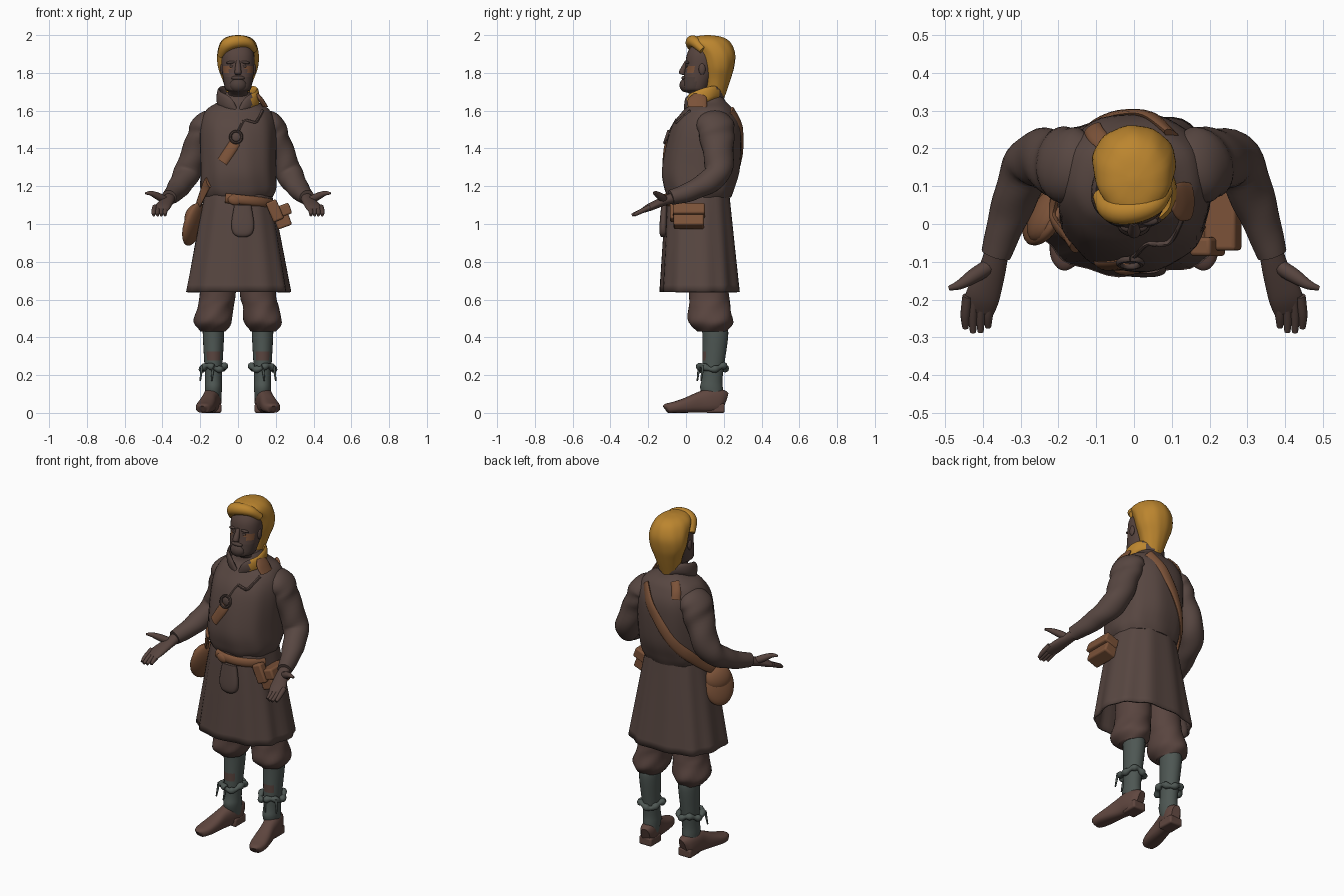
import bpy, bmesh
from math import sin, cos, pi, copysign, radians
from mathutils import Vector, Matrix

cube = bpy.data.objects.get("Cube")
if cube:
    bpy.data.objects.remove(cube)


def material(name, *rgb):
    mat = bpy.data.materials.new(name)
    mat.use_nodes = True
    mat.diffuse_color = (*rgb, 1)
    shader = next(node for node in mat.node_tree.nodes if node.type == 'BSDF_PRINCIPLED')
    shader.inputs["Base Color"].default_value = (*rgb, 1)
    shader.inputs["Roughness"].default_value = .9
    return mat


COAT = material("coat brown", .096, .062, .053)
SKIN = material("shadowed skin", .093, .057, .048)
BEARD = material("dark beard", .075, .049, .042)
WOOL = material("breeches brown", .1, .059, .05)
SHOE = material("shoe brown", .115, .062, .05)
HAIR = material("golden hair", .5, .235, .028)
LEATHER = material("tan leather", .2, .085, .04)
SOCK = material("grey green sock", .076, .095, .087)
parts = []


def finish(name, bm, mats, rule=None):
    bmesh.ops.recalc_face_normals(bm, faces=bm.faces)
    bm.normal_update()
    if rule:
        for face in bm.faces:
            face.material_index = int(rule(face.calc_center_median(), face.normal))
    mesh = bpy.data.meshes.new(name)
    bm.to_mesh(mesh)
    bm.free()
    for mat in mats:
        mesh.materials.append(mat)
    part = bpy.data.objects.new(name, mesh)
    bpy.context.collection.objects.link(part)
    parts.append(part)
    return part


def resample(rows, steps):
    """Smooth curve through rows of any length."""
    smooth = []
    for i in range(len(rows) - 1):
        before, start = rows[max(i - 1, 0)], rows[i]
        end, after = rows[i + 1], rows[min(i + 2, len(rows) - 1)]
        for k in range(steps):
            t = k / steps
            smooth.append([q + t / 2 * (r - p + t * (2 * p - 5 * q + 4 * r - s + t * (3 * (q - r) + s - p)))
                           for p, q, r, s in zip(before, start, end, after)])
    return smooth + [list(rows[-1])]


def superpoint(angle, power):
    return [copysign(abs(v) ** (2 / power), v) for v in (cos(angle), sin(angle))]


def loft(name, rows, *mats, mirror=1, flat=False, around=None, sides=24, steps=5, power=2,
         fold=None, caps=True, rule=None):
    """Sweep ellipses; each row is x, y, z, half width and, if not round, half depth."""
    bm = bmesh.new()
    rows = resample(rows, steps)
    points = [Vector((row[0] * mirror, row[1], row[2])) for row in rows]
    side, up = Vector((1, 0, 0)), Vector((0, 1, 0))
    if not flat:
        up = Vector((0, .01, 1))
    rings = []
    for i, (point, row) in enumerate(zip(points, rows)):
        if not flat:
            along = (points[min(i + 1, len(points) - 1)] - points[max(i - 1, 0)]).normalized()
            if around is not None:
                up = Vector((point.x, point.y - around, 0))
            up = (up - along * up.dot(along)).normalized()
            side = along.cross(up)
        ring = []
        for k in range(sides):
            angle = 2 * pi * k / sides
            across, out = superpoint(angle, power)
            grow = fold(angle, i / (len(points) - 1)) if fold else 1
            ring.append(bm.verts.new(point + grow * (side * across * row[3] + up * out * row[-1])))
        rings.append(ring)
    for low, high in zip(rings, rings[1:]):
        for k in range(sides):
            after = (k + 1) % sides
            bm.faces.new((low[k], low[after], high[after], high[k]))
    if caps:
        bm.faces.new(rings[0])
        bm.faces.new(rings[-1])
    return finish(name, bm, mats, rule)


def stack(name, x, levels, *mats, **options):
    """Loft of level rings; each is height, y, half width, half depth."""
    return loft(name, [(x, y, z, wide, deep) for z, y, wide, deep in levels], *mats, flat=True, **options)


def blob(name, place, size, mat, tilt=0, spin=0, box=False):
    """Ellipsoid, or a soft box, with given half sizes."""
    bm = bmesh.new()
    if box:
        bmesh.ops.create_cube(bm, size=2)
    else:
        bmesh.ops.create_uvsphere(bm, u_segments=24, v_segments=14, radius=1)
    turned = Matrix.Rotation(spin, 4, 'Z') @ Matrix.Rotation(tilt, 4, 'Y')
    bm.transform(Matrix.Translation(place) @ turned @ Matrix.Diagonal((*size, 1)))
    part = finish(name, bm, [mat])
    if box:
        bevel = part.modifiers.new("soft edges", 'BEVEL')
        bevel.width, bevel.segments = .01, 3


def turn(count):
    return [2 * pi * k / count for k in range(count + 1)]


# Shirt body, bloused over the waist
SHIRT = [(1.14, .07, .18, .165), (1.19, .07, .2, .185), (1.3, .08, .2, .205), (1.5, .105, .2, .185),
         (1.6, .12, .17, .135), (1.65, .12, .1, .09), (1.7, .11, .06, .07)]
stack("shirt_body", 0, SHIRT, COAT, power=2.3, sides=48, steps=6,
      fold=lambda a, t: 1 + .02 * (1 - t) * sin(9 * a + 5 * t))
fine_shirt = resample(SHIRT, 12)


def on_shirt(x, z, face, *section):
    """Row lying on the shirt; face is -1 for the front and 1 for the back."""
    height, y, wide, deep = min(fine_shirt, key=lambda level: abs(level[0] - z))
    bulge = max(0, 1 - abs(x / wide) ** 2.3) ** (1 / 2.3)
    return (x, y + face * deep * bulge, z, *section)


# Flared coat skirt with folds
skirt = stack("coat_skirt", 0, [(1.17, .07, .17, .16), (1.1, .065, .19, .172), (.64, .075, .275, .21)],
              COAT, power=2.4, sides=64, steps=8, caps=False,
              fold=lambda a, t: 1 + t * (.025 * sin(11 * a + t) + .015 * sin(6 * a)))
skirt.modifiers.new("cloth thickness", 'SOLIDIFY').thickness = .01

# Leather belt, sagging across the front
loft("belt", [(.19 * sin(t), .065 - .18 * cos(t), 1.13 - .02 * t, .026, .016)
              for t in (-.35, 0, .4, .8, 1.2)], LEATHER, around=.065, sides=12)
blob("belt_knot", (-.02, -.12, 1.125), (.035, .016, .025), LEATHER, tilt=.3)


# Shoulder strap over the back, with a stretch of it showing on the chest
def diagonal(face, *where):
    return [on_shirt(.1 - .27 * t, 1.6 - .4 * t, face, .03, .012) for t in where]


hip = (-.215, .03, 1.09, .024, .011)
loft("shoulder_strap", [*diagonal(-1, .95, 1), hip, *diagonal(1, 1, .8, .6, .4, .2, 0)], LEATHER,
     around=.08, sides=12)
loft("chest_strap", diagonal(-1, .42, .5, .6, .68), LEATHER, around=.08, sides=12)
loft("neck_patch", [on_shirt(x, z, 1, .025, .01) for x, z in ((-.07, 1.64), (-.1, 1.6), (-.11, 1.56))],
     LEATHER, around=.08, sides=12)

# Round bag on the right hip, pouches on the left hip and front
blob("round_bag", (-.235, .025, 1), (.035, .09, .12), LEATHER, tilt=.3, spin=-.5)
blob("bag_flap", (-.23, .025, 1.04), (.04, .08, .07), LEATHER, tilt=.3, spin=-.5)
blob("hip_pouch", (.23, .015, 1.035), (.04, .08, .055), LEATHER, tilt=-.35, box=True)
blob("hip_pouch_flap", (.235, .015, 1.07), (.045, .085, .03), LEATHER, tilt=-.35, box=True)
blob("small_hip_pouch", (.195, -.06, 1.07), (.03, .025, .055), LEATHER, tilt=-.4, box=True)
stack("front_pouch", .025, [(1.1, -.115, .045, .016), (1, -.12, .06, .02), (.95, -.12, .05, .02),
                            (.93, -.12, .02, .01)], COAT, power=2.8)

# Collar with a front opening, golden on its left side
half_collar = [(.01, 0, 1.6, .01, .01), (.055, .01, 1.64, .035, .012), (.1, .06, 1.665, .04, .012),
               (.085, .14, 1.695, .035, .012)]
other_half = [(-x, *rest) for x, *rest in reversed(half_collar)]
loft("collar", [*half_collar, (0, .195, 1.69, .03, .012), *other_half], COAT, HAIR, around=.1, sides=12,
     rule=lambda center, normal: center.x > .07)
loft("collar_point", [(.1, .07, 1.69, .01, .03), (.12, .06, 1.66, .015, .05), (.145, .06, 1.62, .015, .05)],
     LEATHER, flat=True)

# Pendant on a cord
loft("pendant_cord", [on_shirt(.13 * (1 - t), 1.6 - .11 * t - .03 * sin(2 * pi * t), -1, .008)
                      for t in (0, .25, .5, .75, 1)], COAT, sides=8)
loft("pendant_ring", [(.03 * sin(t) - .01, .01 * cos(t) - .103, 1.46 + .03 * cos(t), .008) for t in turn(12)],
     BEARD, sides=8)
blob("pendant_disc", (-.01, -.097, 1.46), (.026, .008, .026), COAT)


# Head, with a bearded jaw and ruddy cheeks
def face_colour(center, normal):
    if .005 < center.y < .04 and 1.79 < center.z < 1.83:
        return 2
    return center.z < 1.77 and center.y < .05


stack("head", 0, [(1.6, .11, .06, .06), (1.67, .1, .06, .06), (1.7, .06, .05, .06), (1.72, .05, .07, .07),
                  (1.82, .08, .085, .085), (1.9, .09, .085, .085), (1.96, .1, .06, .06)], SKIN, BEARD, LEATHER,
      power=2.2, sides=32, rule=face_colour)
stack("nose", 0, [(1.865, .005, .01, .01), (1.805, -.02, .018, .018), (1.79, -.01, .014, .012)], SKIN, sides=12)
blob("moustache", (0, -.008, 1.773), (.036, .016, .012), BEARD)
blob("chin_beard", (0, 0, 1.735), (.045, .034, .038), BEARD)

# Hair mass and swept fringe
stack("hair", 0, [(1.66, .15, .05, .05), (1.76, .165, .08, .07), (1.83, .17, .105, .085), (1.9, .16, .11, .1),
                  (1.96, .125, .095, .11), (1.99, .115, .06, .075), (2, .115, .01, .01)], HAIR, sides=40,
      fold=lambda a, t: 1 + .012 * sin(10 * a + 7 * t))
loft("hair_fringe", [(.085, .09, 1.92, .02), (.05, .05, 1.96, .028), (-.01, .033, 1.965, .034),
                     (-.06, .04, 1.945, .034), (-.09, .075, 1.89, .02)], HAIR, sides=16)

for s, side in ((1, "left"), (-1, "right")):
    # Brow, eye and ear
    blob(side + "_brow", (s * .036, .008, 1.856), (.028, .012, .008), BEARD, tilt=s * .15)
    blob(side + "_eye", (s * .034, .006, 1.835), (.013, .007, .007), BEARD)
    blob(side + "_ear", (s * .085, .085, 1.82), (.01, .018, .03), SKIN)
    # Creased sleeve
    loft(side + "_sleeve", [(.1, .14, 1.55, .08, .05), (.17, .155, 1.525, .1, .07), (.205, .165, 1.44, .09, .07),
                            (.27, .165, 1.27, .07, .07), (.325, .04, 1.18, .053, .055), (.365, -.08, 1.14, .04, .04)],
         COAT, mirror=s, sides=28, steps=8, fold=lambda a, t: 1 + .04 * sin(38 * t + 2 * a) * sin(pi * t))
    # Open hand, palm up, fingers together
    loft(side + "_palm", [(.36, -.06, 1.14, .03, .03), (.375, -.12, 1.12, .036, .024),
                          (.4, -.19, 1.09, .045, .02), (.41, -.23, 1.07, .04, .012)], SKIN, mirror=s)
    for i, finger in enumerate(("little", "ring", "middle", "index")):
        x = .38 + i * .02
        loft(f"{side}_{finger}_finger", [(x, -.19, 1.09, .014), (x + .006, -.24, 1.066, .013),
                                         (x + .006, -.273 - .015 * sin(i), 1.047, .008)], SKIN, mirror=s, sides=10)
    loft(side + "_thumb", [(.38, -.11, 1.125, .02), (.42, -.135, 1.145, .02), (.46, -.16, 1.162, .013),
                           (.49, -.17, 1.162, .006)], SKIN, mirror=s, sides=12)
    # Breeches gathered below the knee
    loft(side + "_breeches", [(.1, .1, .95, .09, .1), (.105, .12, .65, .095, .105), (.12, .125, .56, .095, .11),
                              (.133, .13, .48, .1, .118), (.133, .14, .43, .065, .075)], WOOL, mirror=s, flat=True,
         sides=32, steps=6, fold=lambda a, t: 1 + .04 * t * sin(5 * a + 16 * t))
    # Sock with a worn patch on the shin
    stack(side + "_sock", .13, [(.06, .15, .04, .05), (.13, .135, .045, .06), (.2, .14, .045, .055),
                                (.4, .155, .056, .068), (.46, .15, .056, .068)], SOCK, WOOL, mirror=s,
          rule=lambda center, normal: .29 < center.z < .34 and normal.y < -.6)
    # Ankle cord with hanging ends
    loft(side + "_ankle_cord", [(.13 + .06 * sin(t), .14 - .07 * cos(t), .24 + .01 * sin(3 * t), .016)
                                for t in turn(16)], SOCK, mirror=s, sides=10, fold=lambda a, t: 1 + .25 * sin(50 * t))
    for i, place in enumerate(("front", "outer")):
        x, y = .13 + .06 * i, .07 + .02 * i
        loft(f"{side}_{place}_cord_end", [(x, y, .25, .008), (x + .01, y - .01, .17, .004)], SOCK, mirror=s, sides=8)
    # Shoe turned outward, flat along the ground, with a heel block
    profile = [(.205, .025, .11), (.18, .042, .125), (.13, .046, .13), (.07, .042, .11), (0, .047, .08),
               (-.06, .047, .06), (-.1, .034, .05), (-.11, .012, .04)]
    loft(side + "_shoe", [(.165 - .2 * y, y, tall / 2, wide, tall / 2) for y, wide, tall in profile],
         SHOE, mirror=s, power=2.6)
    blob(side + "_shoe_heel", (s * .13, .155, .025), (.042, .05, .025), SHOE, box=True)

# Smooth shading with crisp edges kept
for part in list(bpy.context.selected_objects):
    part.select_set(False)
for part in parts:
    part.select_set(True)
bpy.context.view_layer.objects.active = parts[0]
bpy.ops.object.shade_smooth_by_angle(angle=radians(45))
